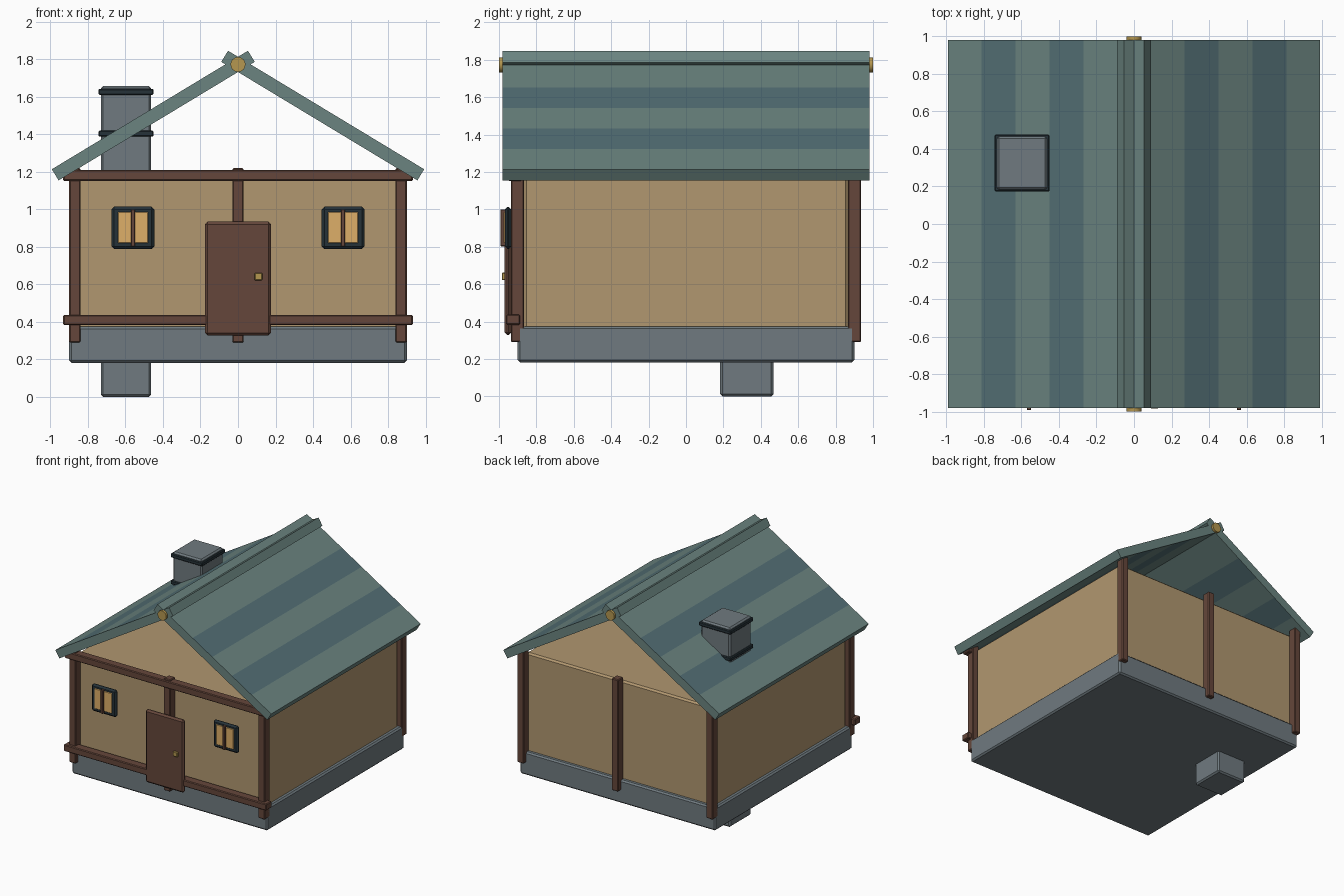
import bpy, bmesh
from mathutils import Vector

if "Cube" in bpy.data.objects:
    bpy.data.objects.remove(bpy.data.objects["Cube"])


def mat(name, r, g, b):
    m = bpy.data.materials.new(name)
    m.diffuse_color = (r, g, b, 1)
    m.use_nodes = True
    m.node_tree.nodes["Principled BSDF"].inputs["Base Color"].default_value = m.diffuse_color
    return m


TAN = mat("plaster", .44, .31, .16)
WOOD = mat("timber", .13, .062, .043)
STONE = mat("stone", .16, .195, .215)
LIGHT = mat("roof_light", .145, .23, .215)
DARK = mat("roof_dark", .087, .16, .178)
SLATE = mat("slate", .019, .032, .04)
BRASS = mat("brass", .46, .31, .08)
GLOW = mat("window_glow", .73, .43, .14)


def finish(name, bm, *mats):
    bmesh.ops.recalc_face_normals(bm, faces=bm.faces)
    me = bpy.data.meshes.new(name)
    bm.to_mesh(me)
    bm.free()
    for m in mats:
        me.materials.append(m)
    ob = bpy.data.objects.new(name, me)
    bpy.context.collection.objects.link(ob)
    return ob


def box(name, x, y, z, m, bevel=0.0):
    """Box from (min, max) ranges, with an optional chamfer."""
    bm = bmesh.new()
    bmesh.ops.create_cube(bm, size=1)
    for v in bm.verts:
        v.co = [r[0] if c < 0 else r[1] for c, r in zip(v.co, (x, y, z))]
    ob = finish(name, bm, m)
    if bevel:
        mod = ob.modifiers.new("chamfer", 'BEVEL')
        mod.width = bevel
        mod.segments = 1
    return ob


# Foundation and wall block (open gable above a flat top)
box("foundation", (-.9, .9), (-.9, .9), (.182, .375), STONE, .012)
box("walls", (-.866, .866), (-.866, .866), (.34, 1.185), TAN, .014)

# Posts on the front and back
for side, y in (("front", -.901), ("back", .901)):
    for label, x in (("left", -.87), ("middle", 0), ("right", .87)):
        box(f"{side}_{label}_post", (x - .03, x + .03), (y - .035, y + .035),
            (.29, 1.22), WOOD, .006)

# Front beams
box("lower_beam", (-.932, .932), (-.962, -.888), (.383, .438), WOOD, .006)
box("upper_beam", (-.932, .932), (-.95, -.878), (1.152, 1.21), WOOD, .006)

# Door and handle
box("door", (-.176, .176), (-.97, -.935), (.328, .934), WOOD, .014)
box("door_handle", (.088, .13), (-.985, -.962), (.622, .662), BRASS, .004)

# Windows
for label, x in (("left", -.56), ("right", .56)):
    box(f"{label}_window_frame", (x - .114, x + .114), (-.968, -.935),
        (.788, 1.014), SLATE, .014)
    box(f"{label}_window_pane", (x - .08, x + .08), (-.975, -.95),
        (.82, .987), GLOW, .003)
    box(f"{label}_window_mullion", (x - .011, x + .011), (-.992, -.96),
        (.803, 1.0), WOOD, .003)

# Chimney running through the house, with two bands
CX, CY = -.597, .325
box("chimney", (CX - .134, CX + .134), (CY - .142, CY + .142), (0, 1.658), STONE, .012)
for label, z in (("upper", (1.61, 1.643)), ("lower", (1.388, 1.42))):
    box(f"chimney_{label}_band", (CX - .147, CX + .147), (CY - .152, CY + .152),
        z, SLATE, .006)


# Roof slabs cross at the ridge, striped along the slope
def roof(name, s):
    eave, ridge = Vector((.993, 0, 1.214)), Vector((-.053, 0, 1.846))
    down = Vector((-.0365, 0, -.0595))
    steps = [k * .181 / 1.046 for k in range(6)] + [1]
    bm = bmesh.new()
    rings = []
    for t in steps:
        top = eave.lerp(ridge, t)
        rings.append([bm.verts.new((s * p.x, y, p.z)) for p, y in
                      ((top, -.982), (top, .982), (top + down, .982), (top + down, -.982))])
    for k, (a, b) in enumerate(zip(rings, rings[1:])):
        for i in range(4):
            j = (i + 1) % 4
            f = bm.faces.new((a[i], a[j], b[j], b[i]))
            f.material_index = k % 2 if i in (0, 2) and k < 5 else 0
    bm.faces.new(rings[0])
    bm.faces.new(rings[-1])
    finish(name, bm, LIGHT, DARK)


roof("right_roof", 1)
roof("left_roof", -1)

# Ridge pole
bpy.ops.mesh.primitive_cylinder_add(vertices=16, radius=.04, depth=2,
                                    location=(0, 0, 1.773), rotation=(1.5707963, 0, 0))
pole = bpy.context.object
pole.name = "ridge_pole"
pole.data.materials.append(BRASS)
bpy.ops.object.shade_smooth_by_angle()
